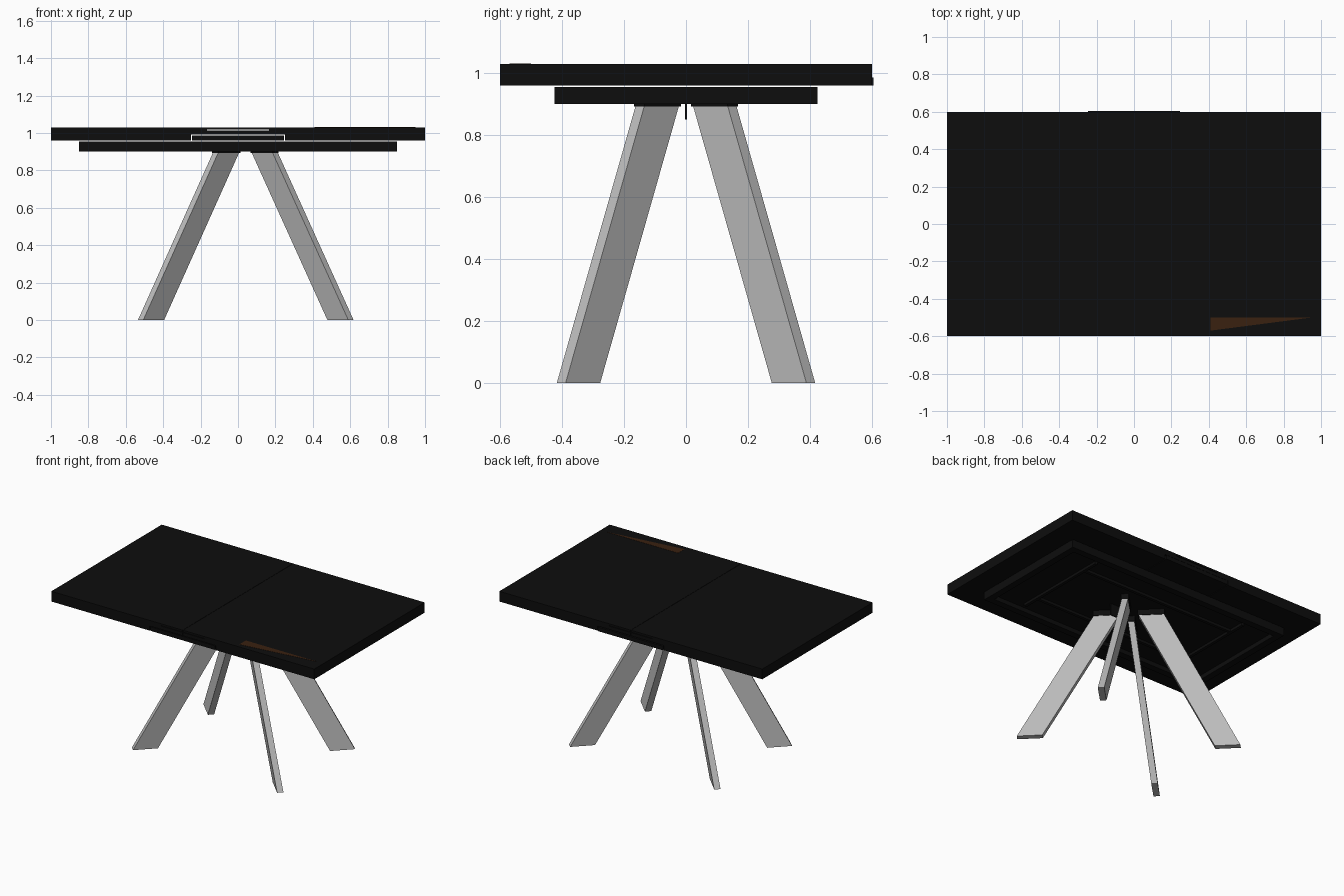
import bpy
from mathutils import Vector

old = bpy.data.objects.get("Cube")
if old:
    bpy.data.objects.remove(old, do_unlink=True)


def material(name, color):
    m = bpy.data.materials.new(name)
    m.use_nodes = True
    m.diffuse_color = (*color, 1)
    m.node_tree.nodes["Principled BSDF"].inputs["Base Color"].default_value = (*color, 1)
    return m


black = material("black", (0.004, 0.004, 0.004))
metal = material("light grey metal", (0.50, 0.50, 0.50))
wood = material("dark brown wood", (0.042, 0.015, 0.005))


def prism(name, start, end, mat):
    """Solid between two matching loops of points."""
    n = len(start)
    faces = [tuple(range(n))[::-1], tuple(range(n, 2 * n))]
    faces += [(i, (i + 1) % n, (i + 1) % n + n, i + n) for i in range(n)]
    mesh = bpy.data.meshes.new(name)
    mesh.from_pydata([tuple(p) for p in start + end], [], faces)
    mesh.materials.append(mat)
    obj = bpy.data.objects.new(name, mesh)
    bpy.context.collection.objects.link(obj)
    # Consistent outward normals
    import bmesh
    bm = bmesh.new()
    bm.from_mesh(mesh)
    bmesh.ops.recalc_face_normals(bm, faces=bm.faces)
    bm.to_mesh(mesh)
    bm.free()
    return obj


def box(name, x, y, z, mat=black):
    loop = [(x[0], y[0]), (x[1], y[0]), (x[1], y[1]), (x[0], y[1])]
    return prism(name, [(*p, z[0]) for p in loop], [(*p, z[1]) for p in loop], mat)


# Two table top halves, with a notch for the stored leaf and a slot above it
gap = 0.001
profile = [(gap, 1.03), (1, 1.03), (1, 0.96), (0.252, 0.96), (0.252, 0.992), (gap, 0.992),
           (gap, 1.014), (0.165, 1.014), (0.165, 1.018), (gap, 1.018)]
for side, label in ((1, "left"), (-1, "right")):
    prism("top_half_" + label,
          [(side * x, -0.6, z) for x, z in profile],
          [(side * x, 0.6, z) for x, z in profile], black)

# Stored extension leaf
box("extension_leaf", (-0.247, 0.247), (-0.6, 0.605), (0.96, 0.987))

# Brown triangular inlay on the top
tri = [(0.41, -0.57), (0.95, -0.5), (0.41, -0.5)]
prism("top_inlay", [(*p, 1.029) for p in tri], [(*p, 1.031) for p in tri], wood)

# Apron frame, its panel and the rails under it
ax, ay, wall = 0.85, 0.425, 0.045
box("apron_panel", (-ax + wall, ax - wall), (-ay + wall, ay - wall), (0.93, 0.955))
for s, lr, fb in ((1, "left", "back"), (-1, "right", "front")):
    box("apron_side_" + lr, sorted((s * (ax - wall), s * ax)), (-ay, ay), (0.9, 0.955))
    box("apron_" + fb, (-ax + wall, ax - wall), sorted((s * (ay - wall), s * ay)), (0.9, 0.955))
    box("cross_rail_" + lr, sorted((s * 0.58, s * 0.6)), (-0.34, 0.34), (0.912, 0.93))
    box("long_rail_" + fb, (-0.58, 0.58), sorted((s * 0.215, s * 0.235)), (0.912, 0.93))

# Four splayed flat legs, broad side along the diagonal
half_long, half_thick = 0.079, 0.02


def section(center, sx, sy, z, grow=0.0):
    along = Vector((sx, sy, 0)).normalized() * (half_long + grow)
    across = Vector((-sy, sx, 0)).normalized() * (half_thick + grow)
    c = Vector((*center, z))
    return [c + along + across, c - along + across, c - along - across, c + along - across]


for sx, foot_x, head_x, lr in ((1, 0.548, 0.142, "left"), (-1, -0.465, -0.063, "right")):
    for sy, fb in ((1, "back"), (-1, "front")):
        foot, head = (foot_x, sy * 0.347), (head_x, sy * 0.092)
        prism(f"leg_{fb}_{lr}", section(foot, sx, sy, 0), section(head, sx, sy, 0.897), metal)
        # Mounting flange at the head of the leg
        prism(f"flange_{fb}_{lr}", section(head, sx, sy, 0.893, 0.004),
              section(head, sx, sy, 0.93, 0.004), black)

# Small locking lever under the centre
box("locking_lever", (0.11, 0.19), (-0.004, 0.004), (0.85, 0.93))
